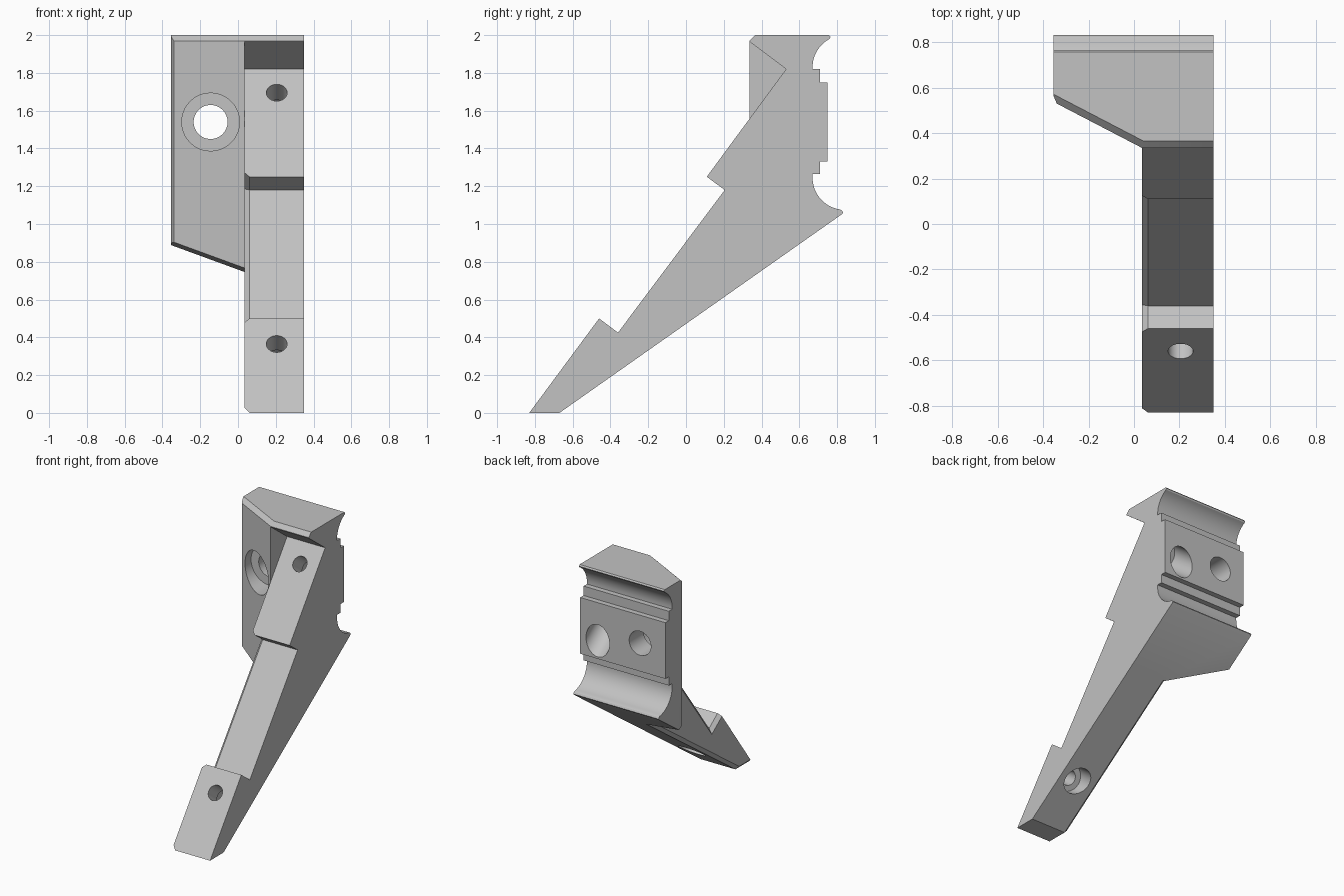
import bpy
import bmesh
import math
from mathutils import Vector, Matrix

cube = bpy.data.objects.get("Cube")
if cube:
    bpy.data.objects.remove(cube, do_unlink=True)

grey = bpy.data.materials.new("plain grey")
grey.use_nodes = True
grey.diffuse_color = (0.54, 0.54, 0.54, 1)
grey.node_tree.nodes["Principled BSDF"].inputs["Base Color"].default_value = (0.54, 0.54, 0.54, 1)

LEFT, STEP, RIGHT = -0.355, 0.035, 0.35


def prism(profile, x0, x1):
    """Extrude a (y, z) outline along x."""
    bm = bmesh.new()
    face = bm.faces.new([bm.verts.new((x0, y, z)) for y, z in profile])
    out = bmesh.ops.extrude_face_region(bm, geom=[face])
    moved = [v for v in out["geom"] if isinstance(v, bmesh.types.BMVert)]
    bmesh.ops.translate(bm, verts=moved, vec=(x1 - x0, 0, 0))
    bmesh.ops.recalc_face_normals(bm, faces=bm.faces)
    return bm


def slice_off(bm, point, normal):
    """Remove everything beyond a plane and cap the cut."""
    geom = bm.verts[:] + bm.edges[:] + bm.faces[:]
    bmesh.ops.bisect_plane(bm, geom=geom, dist=1e-5, plane_co=point,
                           plane_no=normal, clear_outer=True)
    rim = [e for e in bm.edges if e.is_boundary]
    if rim:
        bmesh.ops.edgeloop_fill(bm, edges=rim)
    bmesh.ops.recalc_face_normals(bm, faces=bm.faces)


def to_object(bm, name):
    mesh = bpy.data.meshes.new(name)
    bm.to_mesh(mesh)
    bm.free()
    mesh.materials.append(grey)
    obj = bpy.data.objects.new(name, mesh)
    bpy.context.collection.objects.link(obj)
    return obj


def combine(target, other, operation):
    """Apply a boolean and discard the helper."""
    other.hide_render = True
    mod = target.modifiers.new(operation.lower(), 'BOOLEAN')
    mod.operation = operation
    mod.solver = 'EXACT'
    mod.object = other
    bpy.context.view_layer.objects.active = target
    bpy.ops.object.modifier_apply(modifier=mod.name)
    bpy.data.objects.remove(other, do_unlink=True)


def drill(target, start, direction, radius, begin, end):
    d = Vector(direction).normalized()
    bm = bmesh.new()
    place = (Matrix.Translation(Vector(start) + d * (begin + end) / 2)
             @ d.to_track_quat('Z', 'Y').to_matrix().to_4x4())
    bmesh.ops.create_cone(bm, cap_ends=True, segments=48, radius1=radius,
                          radius2=radius, depth=end - begin, matrix=place)
    combine(target, to_object(bm, "drill_cutter"), 'DIFFERENCE')


def arc(cy, cz, r, a0, a1, n=12):
    angles = [math.radians(a0 + (a1 - a0) * i / n) for i in range(n + 1)]
    return [(cy + r * math.cos(a), cz + r * math.sin(a)) for a in angles]


# Clamp block: ribbed back with two concave scoops
slope = 1.055 / 1.5
profile = [(0.2, 0.87 * slope), (0.825, 1.495 * slope), (0.832, 1.06), (0.825, 1.072)]
profile += arc(0.84, 1.245, 0.17, 262, 180)
profile += [(0.67, 1.265), (0.71, 1.265), (0.71, 1.33), (0.75, 1.33), (0.75, 1.75),
            (0.71, 1.75), (0.71, 1.82), (0.67, 1.82)]
profile += arc(0.84, 1.83, 0.17, 180, 118)
profile += [(0.765, 1.99), (0.757, 2.0), (0.2, 2.0)]
block = prism(profile, LEFT, RIGHT)

# Front planes of the block with chamfers above and below
corner = Vector((STEP, 0.335, 0))
under = Vector((0, slope, -1)).normalized()
up = Vector((0, 0, 1))
fronts = [Vector((0, -1, 0)), Vector((-0.195, -0.375, 0)).normalized()]
for n in fronts:
    slice_off(block, corner, n)
for n in fronts:
    slice_off(block, corner + up * 1.97, n + up)
    slice_off(block, corner + up * 0.767, n + under)
slice_off(block, (-0.34, 0.53, 0), (-0.92, -0.39, 0))
bracket = to_object(block, "bracket")

# Sloping arm with two raised pads
arm_outline = [(-0.83, 0), (-0.67, 0), (0.4, 1.07 * slope), (0.5, 1.0), (0.5, 1.55),
               (0.36, 1.59), (0.11, 1.25), (0.205, 1.18), (-0.36, 0.425), (-0.46, 0.5)]
arm = prism(arm_outline, STEP, RIGHT)
chamfered = {(0, 1), (1, 2), (6, 7), (7, 8), (8, 9)}


def on_outline(vert):
    return min(range(len(arm_outline)), key=lambda i: math.dist(vert.co.yz, arm_outline[i]))


edges = [e for e in arm.edges
         if all(abs(v.co.x - STEP) < 1e-4 for v in e.verts)
         and tuple(sorted(on_outline(v) for v in e.verts)) in chamfered]
bmesh.ops.bevel(arm, geom=edges, offset=0.026, segments=1, affect='EDGES')
combine(bracket, to_object(arm, "arm"), 'UNION')

# Wedge recess above the upper pad
notch = prism([(0.53, 1.82), (0.3, 1.9925), (0.3, 1.508)], STEP, 0.4)
combine(bracket, to_object(notch, "notch_cutter"), 'DIFFERENCE')

# Straight bolt hole with a wide front recess
drill(bracket, (-0.145, 0, 1.54), (0, 1, 0), 0.09, 0.2, 1.0)
drill(bracket, (-0.145, 0, 1.54), (0, 1, 0), 0.153, 0.2, 0.58)

# Tilted screw holes through the pads, counterbored from behind
tilt = (0, 0.805, -0.593)
for y, z, depth in ((-0.56, 0.365, 0.13), (0.438, 1.695, 0.14)):
    drill(bracket, (0.205, y, z), tilt, 0.055, -0.12, 0.3)
    drill(bracket, (0.205, y, z), tilt, 0.097, depth, 0.6)

# Smooth curved walls, crisp edges
bpy.ops.object.select_all(action='DESELECT')
bracket.select_set(True)
bpy.context.view_layer.objects.active = bracket
bpy.ops.object.shade_smooth_by_angle(angle=math.radians(25))
